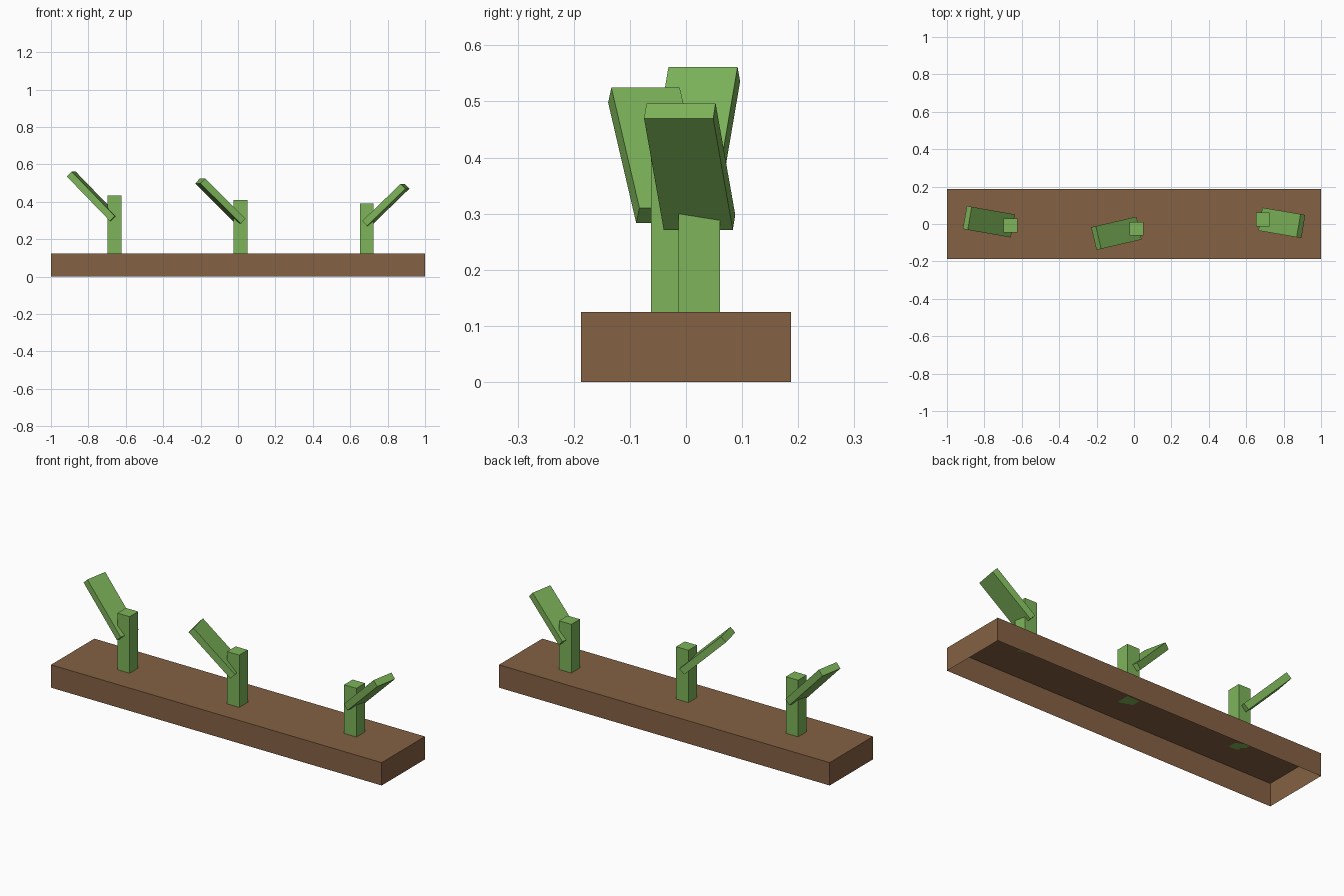
import bpy, bmesh
from math import radians
from mathutils import Matrix, Vector

cube = bpy.data.objects.get("Cube")
if cube:
    bpy.data.objects.remove(cube, do_unlink=True)


def material(name, color):
    mat = bpy.data.materials.new(name)
    mat.use_nodes = True
    mat.diffuse_color = color
    mat.node_tree.nodes["Principled BSDF"].inputs["Base Color"].default_value = color
    return mat


soil_brown = material("soil_brown", (0.235, 0.12, 0.057, 1))
leaf_green = material("leaf_green", (0.205, 0.455, 0.1, 1))


def box(name, size, center, mat, matrix=Matrix(), open_bottom=False):
    """Box of the given size, placed by its center and an optional transform."""
    bm = bmesh.new()
    bmesh.ops.create_cube(bm, size=1)
    bmesh.ops.scale(bm, vec=size, verts=bm.verts)
    bmesh.ops.translate(bm, vec=center, verts=bm.verts)
    if open_bottom:
        bottom = [f for f in bm.faces if f.normal.z < -0.9]
        bmesh.ops.delete(bm, geom=bottom, context="FACES_ONLY")
    mesh = bpy.data.meshes.new(name)
    bm.to_mesh(mesh)
    bm.free()
    mesh.materials.append(mat)
    obj = bpy.data.objects.new(name, mesh)
    obj.matrix_world = matrix
    bpy.context.collection.objects.link(obj)
    return obj


# Soil bed, hollow underneath
bed_height = 0.125
box("soil_bed", (2, 0.374, bed_height), (0, 0, bed_height / 2), soil_brown,
    open_bottom=True)

# Sprouts: x, y, stem height, leaf heading, leaf pitch
sprouts = {
    "right": (-0.661, -0.008, 0.309, 170, 45.5),
    "middle": (0.014, -0.025, 0.286, 193, 44),
    "left": (0.688, 0.024, 0.266, -9.7, 43.7),
}
for side, (x, y, height, heading, pitch) in sprouts.items():
    # Square upright stem
    box(side + "_stem", (0.074, 0.074, height),
        (x, y, bed_height + height / 2), leaf_green)
    # Flat leaf slanting up from inside the stem
    length = height * 1.08
    root = Vector((x, y, bed_height + 0.6 * height))
    slant = (Matrix.Translation(root)
             @ Matrix.Rotation(radians(heading), 4, "Z")
             @ Matrix.Rotation(radians(-pitch), 4, "Y"))
    box(side + "_leaf", (length, 0.125, 0.037), (length / 2, 0, 0),
        leaf_green, slant)
